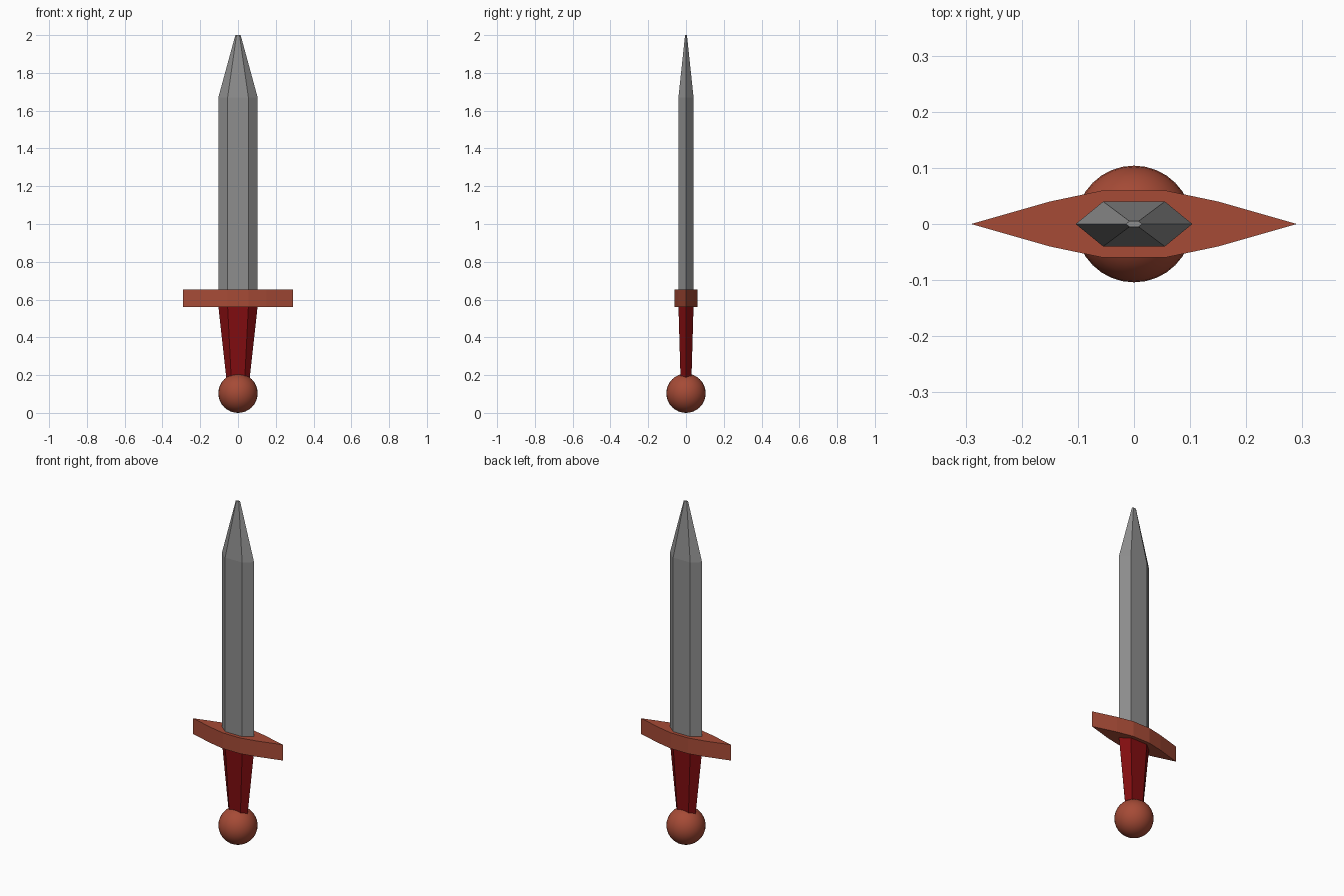
import bpy, bmesh

if "Cube" in bpy.data.objects:
    bpy.data.objects.remove(bpy.data.objects["Cube"])


def material(name, rgb):
    m = bpy.data.materials.new(name)
    m.diffuse_color = (*rgb, 1)
    m.use_nodes = True
    m.node_tree.nodes["Principled BSDF"].inputs["Base Color"].default_value = m.diffuse_color
    return m


steel = material("steel grey", (0.27, 0.27, 0.27))
copper = material("copper brown", (0.38, 0.07, 0.037))
leather = material("dark red", (0.22, 0.004, 0.005))


def mirrored(quarter):
    """Full outline from a +x,+y quarter that starts on the x axis."""
    inner = quarter[1:]
    return (quarter + [(-x, y) for x, y in reversed(inner)]
            + [(-quarter[0][0], 0)]
            + [(-x, -y) for x, y in inner]
            + [(x, -y) for x, y in reversed(inner)])


def loft(name, sections, mat):
    """Skin a stack of (z, quarter outline) sections and cap both ends."""
    bm = bmesh.new()
    rings = [[bm.verts.new((x, y, z)) for x, y in mirrored(q)] for z, q in sections]
    n = len(rings[0])
    for a, b in zip(rings, rings[1:]):
        for i in range(n):
            j = (i + 1) % n
            bm.faces.new((a[i], a[j], b[j], b[i]))
    bm.faces.new(rings[0][::-1])
    bm.faces.new(rings[-1])
    bmesh.ops.recalc_face_normals(bm, faces=bm.faces)
    mesh = bpy.data.meshes.new(name)
    bm.to_mesh(mesh)
    bm.free()
    mesh.materials.append(mat)
    bpy.context.collection.objects.link(bpy.data.objects.new(name, mesh))


# Blade: six-sided bar that narrows to a tiny blunt tip
wide = [(0.104, 0), (0.055, 0.04)]
tip = [(0.014, 0), (0.008, 0.005)]
loft("blade", [(0.64, wide), (1.67, wide), (2.0, tip)], steel)

# Guard: pointed, slightly bowed plate
bow = [(0.29, 0), (0.15, 0.04), (0.055, 0.06)]
loft("guard", [(0.56, bow), (0.652, bow)], copper)

# Grip: six-sided, tapering down to the pommel
loft("grip", [(0.185, [(0.062, 0), (0.036, 0.029)]), (0.565, wide)], leather)

# Pommel: smooth ball
bpy.ops.mesh.primitive_uv_sphere_add(segments=32, ring_count=16, radius=0.104,
                                     location=(0, 0, 0.104))
pommel = bpy.context.object
pommel.name = "pommel"
pommel.data.materials.append(copper)
bpy.ops.object.shade_smooth()
